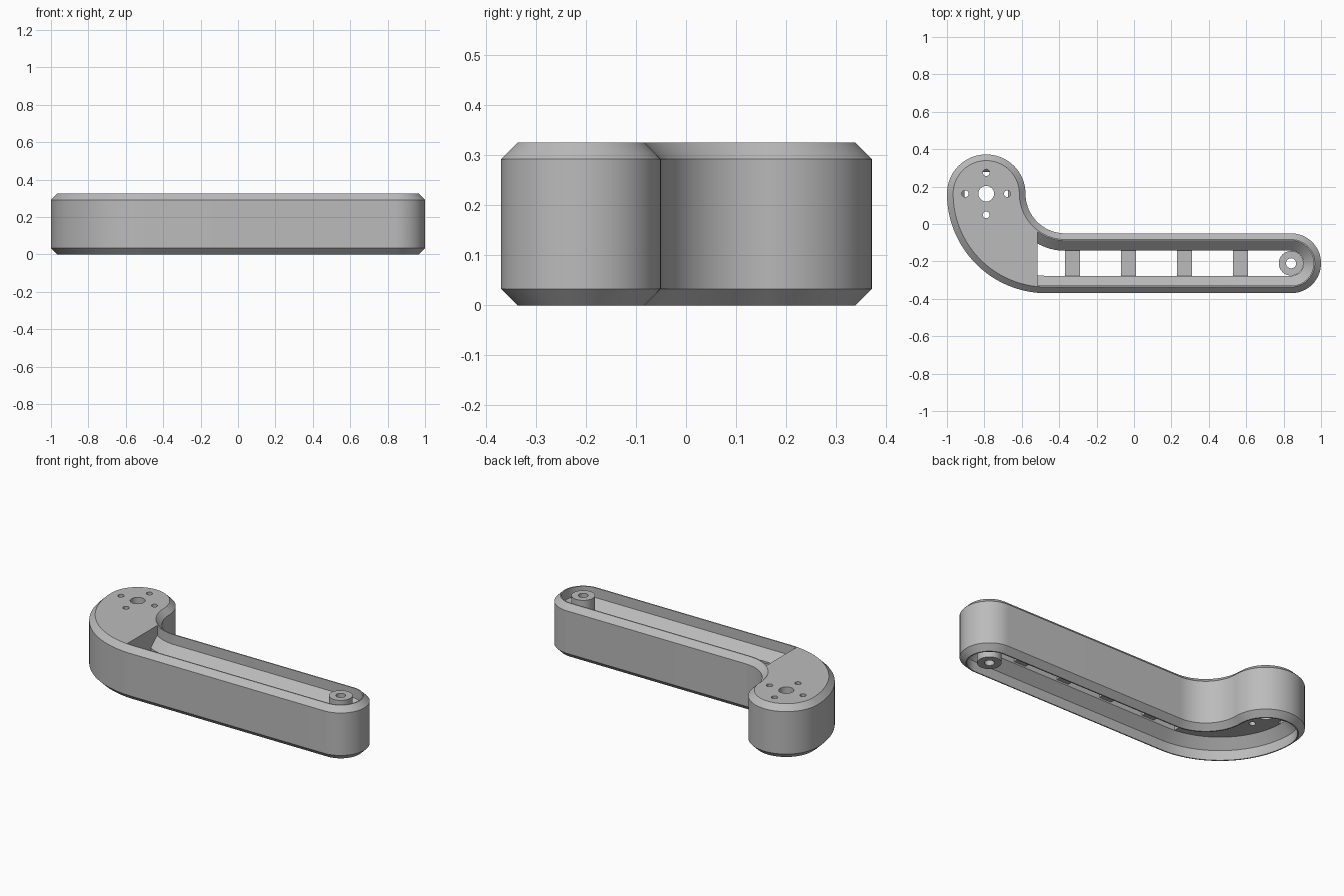
import bpy, bmesh
from math import sin, cos, radians, pi

cube = bpy.data.objects.get("Cube")
if cube:
    bpy.data.objects.remove(cube, do_unlink=True)

grey = bpy.data.materials.new("plain_grey")
grey.use_nodes = True
colour = (0.5, 0.5, 0.5, 1)
grey.diffuse_color = colour
grey.node_tree.nodes["Principled BSDF"].inputs["Base Color"].default_value = colour

HEIGHT, CHAMFER, WALL = 0.325, 0.033, 0.04
THROAT, LEDGE_LOW = 0.093, 0.113          # inset and lower edge of the inner ledge
LEDGE_HIGH = HEIGHT - LEDGE_LOW
HEAD = (-0.79, 0.162)
PIVOT = (0.84, -0.21)
PLATE_END = -0.515


def arc(centre, r, start, end, n):
    return [(centre[0] + r * cos(radians(start + (end - start) * i / n)),
             centre[1] + r * sin(radians(start + (end - start) * i / n)))
            for i in range(n + 1)]


def outline(inset):
    """Crank outline made of tangent arcs, moved inward by inset."""
    return (arc(PIVOT, 0.16 - inset, -90, 90, 32)
            + arc((-0.368, HEAD[1]), 0.212 + inset, -90, -180, 24)
            + arc(HEAD, 0.21 - inset, 0, 180, 36)[1:]
            + arc((-0.468, HEAD[1]), 0.532 - inset, 180, 270, 36)[1:])


def circle(centre, r, n=32):
    return arc(centre, r, 0, 360, n)[:-1]


def finish(bm, name):
    bmesh.ops.recalc_face_normals(bm, faces=bm.faces)
    mesh = bpy.data.meshes.new(name)
    bm.to_mesh(mesh)
    bm.free()
    mesh.materials.append(grey)
    obj = bpy.data.objects.new(name, mesh)
    bpy.context.scene.collection.objects.link(obj)
    bpy.ops.object.select_all(action='DESELECT')
    obj.select_set(True)
    bpy.context.view_layer.objects.active = obj
    bpy.ops.object.shade_smooth_by_angle(angle=radians(25))
    return obj


def bridge(bm, a, b):
    for i in range(len(a)):
        j = (i + 1) % len(a)
        bm.faces.new((a[i], a[j], b[j], b[i]))


def ring_solid(name, shape, section):
    """Sweep a closed (size, z) section around an outline function."""
    bm = bmesh.new()
    rings = [[bm.verts.new((x, y, z)) for x, y in shape(size)] for size, z in section]
    for i, ring in enumerate(rings):
        bridge(bm, ring, rings[(i + 1) % len(rings)])
    return finish(bm, name)


def plate(name, loops, low, high):
    """Flat plate whose first loop is the rim and the others are holes."""
    bm = bmesh.new()
    levels = {low: [], high: []}
    for loop in loops:
        a, b = ([bm.verts.new((x, y, z)) for x, y in loop] for z in (low, high))
        bridge(bm, a, b)
        levels[low] += a
        levels[high] += b
    for verts in levels.values():
        group = set(verts)
        edges = [e for e in bm.edges if e.verts[0] in group and e.verts[1] in group]
        bmesh.ops.triangle_fill(bm, use_beauty=True, edges=edges, normal=(0, 0, 1))
    return finish(bm, name)


def clip_left(points, limit):
    """Keep the part of a polygon with x below the limit."""
    kept = []
    for p, q in zip(points, points[1:] + points[:1]):
        if p[0] <= limit:
            kept.append(p)
        if (p[0] <= limit) != (q[0] <= limit):
            t = (limit - p[0]) / (q[0] - p[0])
            kept.append((limit, p[1] + t * (q[1] - p[1])))
    return kept


# Chamfered outer wall with a sloped ledge halfway up the inside
depth = LEDGE_LOW - (THROAT - WALL)
lower_half = [(THROAT, LEDGE_LOW), (WALL, depth), (WALL, 0), (CHAMFER, 0), (0, CHAMFER)]
upper_half = [(inset, HEIGHT - z) for inset, z in reversed(lower_half)]
ring_solid("crank_wall", outline, lower_half + upper_half)

# Solid head plate with a centre bore and four screw holes
holes = [circle(HEAD, 0.042)]
for k in range(4):
    spot = (HEAD[0] + 0.113 * cos(k * pi / 2), HEAD[1] + 0.113 * sin(k * pi / 2))
    holes.append(circle(spot, 0.018, 20))
plate("head_plate", [clip_left(outline(WALL), PLATE_END)] + holes, LEDGE_LOW, HEIGHT)

# Hollow boss at the far end
ring_solid("pivot_boss", lambda r: circle(PIVOT, r),
           [(0.066, 0), (0.066, HEIGHT), (0.027, HEIGHT), (0.027, 0)])

# Cross ribs joining the two ledges
for k in range(4):
    x = -0.33 + 0.3 * k
    corners = [(x - 0.04, -0.285), (x + 0.04, -0.285), (x + 0.04, -0.135), (x - 0.04, -0.135)]
    plate(f"cross_rib_{k + 1}", [corners], LEDGE_LOW + 0.01, LEDGE_HIGH - 0.01)
